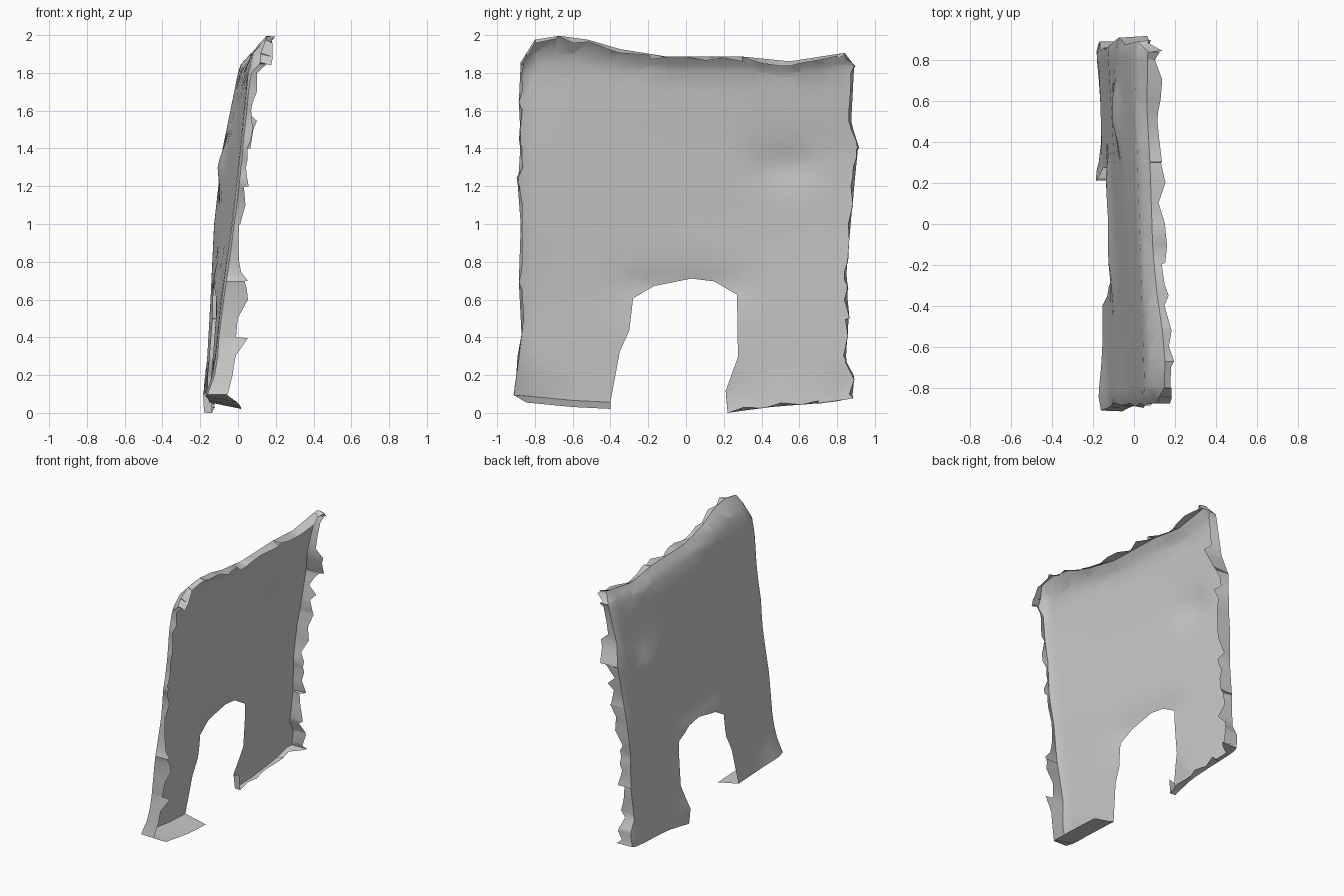
import bpy, bmesh, random
from math import exp
from mathutils import Vector

if "Cube" in bpy.data.objects:
    bpy.data.objects.remove(bpy.data.objects["Cube"])

random.seed(4)


def lerp(table, t):
    """Piecewise linear lookup in a list of (position, value)."""
    if t <= table[0][0]:
        return table[0][1]
    for (a, va), (b, vb) in zip(table, table[1:]):
        if t <= b:
            return va + (vb - va) * (t - a) / (b - a)
    return table[-1][1]


# outline of the panel as (y, z), with the arched opening between two legs
outline = [(-.91, .10), (-.87, .40), (-.885, .70), (-.875, 1.0), (-.89, 1.2),
           (-.875, 1.45), (-.885, 1.65), (-.875, 1.86), (-.80, 1.98),
           (-.67, 2.0), (-.52, 1.98), (-.35, 1.93), (-.10, 1.89), (.30, 1.89),
           (.55, 1.865), (.84, 1.91), (.89, 1.84), (.875, 1.55), (.91, 1.40),
           (.88, 1.1), (.85, .75), (.86, .50), (.845, .27), (.89, .18),
           (.88, .08), (.70, .055), (.45, .035), (.22, .005), (.21, .12),
           (.275, .30), (.27, .63), (.15, .70), (.03, .715), (-.17, .675),
           (-.28, .61), (-.30, .44), (-.35, .33), (-.40, .06), (-.60, .07)]
outline.reverse()

top = sorted((y, z) for y, z in outline if z > 1.85)
# depth of the middle of the sheet, and its sideways twist, by height
lean = [(0, -.16), (.2, -.15), (.6, -.118), (1, -.08), (1.4, -.035),
        (1.8, .025), (1.9, .05), (2, .09)]
twist = [(0, .0), (.2, .02), (.6, .03), (1, .05), (1.4, .05), (1.8, .028)]


def depth(y, z):
    """Depth of the draped sheet at a point of the panel."""
    x = lerp(lean, z) - lerp(twist, z) * y / .88
    x += .04 * exp(-((lerp(top, y) - z) / .04) ** 2)              # rolled top
    x += .012 * min(1, max(0, (abs(y) - .83) / .05)) ** 2         # rolled sides
    x -= .035 * exp(-((y - .53) / .13) ** 2 - ((z - 1.31) / .10) ** 2)  # dent
    x -= .022 * exp(-((y + .02) / .33) ** 4 - ((z - .68) / .09) ** 2)   # arch lip
    x -= .03 * exp(-((y - .23) / .08) ** 2 - ((z - .08) / .12) ** 2)    # leg corner
    x -= .03 * exp(-((y + .9) / .2) ** 2 - ((z - .08) / .10) ** 2)      # near foot
    x -= .02 * exp(-((y - .88) / .2) ** 2 - ((z - .08) / .12) ** 2)     # far foot
    return x


# widths of the ragged rims that fold back from each side, by height
rim_near = [(0, .15), (.3, .12), (.36, .14), (.6, .18), (.75, .10), (.82, .04),
            (1.0, .04), (1.2, .05), (1.4, .04), (1.8, .05)]
rim_far = [(0, .14), (.2, .13), (.35, .11), (.8, .10), (1.1, .12), (1.2, .15),
           (1.3, .10), (1.42, .17), (1.55, .16), (1.75, .09), (1.85, .06)]

bm = bmesh.new()
bm.faces.new([bm.verts.new((0, y, z)) for y, z in outline])
bm.normal_update()
bmesh.ops.triangulate(bm, faces=bm.faces[:])


def cut(point, normal):
    bmesh.ops.bisect_plane(bm, geom=bm.verts[:] + bm.edges[:] + bm.faces[:],
                           dist=1e-5, plane_co=point, plane_no=normal)


# even grid of cuts so the sheet can bend
for i in range(-8, 9):
    cut((0, i * .1 + .003, 0), (0, 1, 0))
for y in (-.845, .845):
    cut((0, y, 0), (0, 1, 0))
for i in range(1, 20):
    cut((0, 0, i * .1 + .004), (0, 0, 1))
for z in (.66, .75, 1.25, 1.35, 1.85):
    cut((0, 0, z), (0, 0, 1))


def in_arch(e):
    c = (e.verts[0].co + e.verts[1].co) / 2
    return -.405 < c.y < .29 and .068 < c.z < .76


# folded rims around everything except the arch
rim_edges = [e for e in bm.edges if e.is_boundary and not in_arch(e)]
for v in bm.verts:
    v.co.x = depth(v.co.y, v.co.z)
new = bmesh.ops.extrude_edge_only(bm, edges=rim_edges)["geom"]
for v in [g for g in new if isinstance(g, bmesh.types.BMVert)]:
    y, z = v.co.y, v.co.z
    jag = random.uniform(.5, 1.05)
    if z > 1.86:
        v.co += Vector(((.045 if z > 1.93 else .07) * jag, 0,
                        random.uniform(-.03, 0)))
    elif z < .13 and -.86 < y < -.38:
        v.co += Vector((.17, 0, -.035))
    elif z < .13 and .2 < y < .84:
        v.co += Vector((.06 * jag, 0, random.uniform(-.005, .02)))
    else:
        width = lerp(rim_near if y < 0 else rim_far, z)
        inward = -1 if y > 0 else 1
        v.co += Vector((width * jag, inward * random.uniform(-.01, .02), 0))

bmesh.ops.recalc_face_normals(bm, faces=bm.faces[:])

# settle on the ground
low = min(v.co.z for v in bm.verts)
for v in bm.verts:
    v.co.z -= low

mesh = bpy.data.meshes.new("arched_sheet")
bm.to_mesh(mesh)
bm.free()
sheet = bpy.data.objects.new("arched_sheet", mesh)
bpy.context.collection.objects.link(sheet)
bpy.context.view_layer.objects.active = sheet
sheet.select_set(True)
bpy.ops.object.shade_smooth_by_angle(angle=.7)
